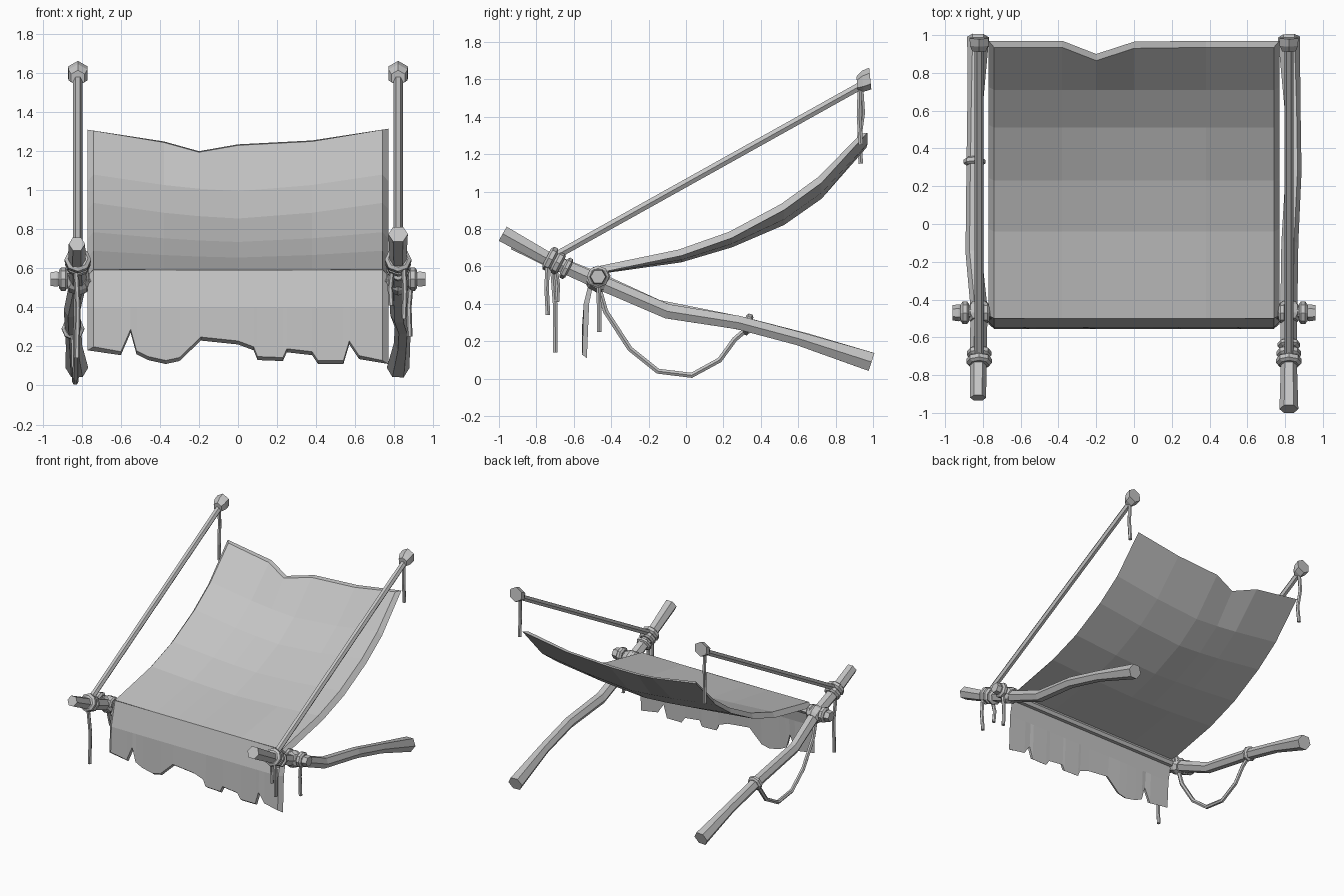
import bpy, bmesh, math
from mathutils import Vector

if "Cube" in bpy.data.objects:
    bpy.data.objects.remove(bpy.data.objects["Cube"], do_unlink=True)

grey = bpy.data.materials.new("plain grey")
grey.use_nodes = True
grey.diffuse_color = (0.55, 0.55, 0.55, 1)
grey.node_tree.nodes["Principled BSDF"].inputs["Base Color"].default_value = (0.55, 0.55, 0.55, 1)


def finish(name, bm):
    bmesh.ops.recalc_face_normals(bm, faces=bm.faces)
    mesh = bpy.data.meshes.new(name)
    bm.to_mesh(mesh)
    bm.free()
    mesh.materials.append(grey)
    bpy.context.collection.objects.link(bpy.data.objects.new(name, mesh))


def tube(name, path, radii, sides=6, axis=None, turn=0.0):
    """Faceted tube along a path, with one radius per point."""
    pts = [Vector(p) for p in path]
    if not isinstance(radii, (list, tuple)):
        radii = [radii] * len(pts)
    bm = bmesh.new()
    rings = []
    for i, p in enumerate(pts):
        d = axis or (pts[min(i + 1, len(pts) - 1)] - pts[max(i - 1, 0)])
        d = Vector(d).normalized()
        ref = Vector((1, 0, 0)) if abs(d.x) < 0.8 else Vector((0, 1, 0))
        u = (ref - d * ref.dot(d)).normalized()
        v = d.cross(u)
        angles = [math.tau * k / sides + turn for k in range(sides)]
        rings.append([bm.verts.new(p + (u * math.cos(a) + v * math.sin(a)) * radii[i]) for a in angles])
    for a, b in zip(rings, rings[1:]):
        for k in range(sides):
            n = (k + 1) % sides
            bm.faces.new((a[k], a[n], b[n], b[k]))
    bm.faces.new(rings[0])
    bm.faces.new(rings[-1])
    finish(name, bm)


def binding(name, centre, direction, radius, width):
    """Rope wrap: a short bulging collar."""
    c, d = Vector(centre), Vector(direction).normalized()
    tube(name, [c + d * width * t for t in (-0.5, -0.25, 0.25, 0.5)],
         [radius * 0.75, radius, radius, radius * 0.75], 8)


def sheet(name, outer, inner):
    """Thick cloth from two matching grids of points."""
    bm = bmesh.new()
    o, i = [[[bm.verts.new(p) for p in row] for row in g] for g in (outer, inner)]
    rows, cols = len(o), len(o[0])
    for g in (o, i):
        for r in range(rows - 1):
            for c in range(cols - 1):
                bm.faces.new((g[r][c], g[r][c + 1], g[r + 1][c + 1], g[r + 1][c]))
    for r in range(rows - 1):
        for c in (0, cols - 1):
            bm.faces.new((o[r][c], o[r + 1][c], i[r + 1][c], i[r][c]))
    for c in range(cols - 1):
        for r in (0, rows - 1):
            bm.faces.new((o[r][c], o[r][c + 1], i[r][c + 1], i[r][c]))
    finish(name, bm)


HALF, RIM = 0.77, 0.03


def inset(x):
    return x - math.copysign(RIM, x) if abs(x) > HALF - 0.01 else x


# Sagging canopy: y, z at the sides, sag in the middle
profile = [(-0.5, 0.595, 0.005), (-0.04, 0.69, 0.035), (0.23, 0.785, 0.05),
           (0.51, 0.935, 0.08), (0.71, 1.08, 0.085)]
columns = [-HALF, -0.38, -0.2, 0, 0.38, HALF]
outer, inner = [], []
for y, z, sag in profile:
    zs = [z - sag * (1 - abs(x / HALF) ** 1.4) for x in columns]
    outer.append([(inset(x), y, h) for x, h in zip(columns, zs)])
    inner.append([(x, y + 0.015, h - 0.033) for x, h in zip(columns, zs)])
# Worn back hem with a notch
hem = [(0.97, 1.31), (0.97, 1.25), (0.9, 1.2), (0.965, 1.235), (0.97, 1.255), (0.97, 1.315)]
outer.append([(inset(x), y - 0.035, z - 0.005) for x, (y, z) in zip(columns, hem)])
inner.append([(x, y, z) for x, (y, z) in zip(columns, hem)])
sheet("canopy", outer, inner)

# Front flap with a torn lower hem
torn = [(-0.77, 0.18), (-0.6, 0.155), (-0.55, 0.27), (-0.52, 0.16), (-0.46, 0.13), (-0.37, 0.11),
        (-0.3, 0.125), (-0.19, 0.23), (0, 0.21), (0.08, 0.18), (0.1, 0.13), (0.23, 0.125),
        (0.25, 0.17), (0.38, 0.155), (0.41, 0.11), (0.54, 0.11), (0.57, 0.21), (0.62, 0.135), (0.77, 0.11)]
outer = [[(inset(x), -0.5, 0.592) for x, z in torn],
         [(inset(x), -0.547, 0.4) for x, z in torn],
         [(inset(x), -0.555, z + 0.018) for x, z in torn]]
inner = [[(x, -0.485, 0.562) for x, z in torn],
         [(x, -0.518, 0.4) for x, z in torn],
         [(x, -0.53, z) for x, z in torn]]
sheet("front_flap", outer, inner)

# Crossbar under the fold
tube("crossbar", [(-0.8, -0.475, 0.535), (0.8, -0.475, 0.535)], 0.028)

# Crooked lower poles
tube("left_lower_pole",
     [(0.82, -0.98, 0.775), (0.82, -0.72, 0.63), (0.82, -0.45, 0.51), (0.825, -0.1, 0.36),
      (0.845, 0.28, 0.3), (0.84, 0.6, 0.215), (0.82, 0.99, 0.09)],
     [0.05, 0.042, 0.045, 0.045, 0.042, 0.042, 0.058])
tube("right_lower_pole",
     [(-0.825, -0.92, 0.725), (-0.825, -0.7, 0.62), (-0.82, -0.45, 0.52), (-0.85, -0.15, 0.385),
      (-0.845, 0.3, 0.295), (-0.84, 0.65, 0.205), (-0.825, 0.99, 0.09)],
     [0.042, 0.045, 0.045, 0.042, 0.042, 0.042, 0.058])

slope = (0, 0.87, -0.45)
for side, s in (("left", 1), ("right", -1)):
    x = 0.82 * s
    # Long slanting pole with its cap
    tube(side + "_upper_pole", [(x, -0.71, 0.65), (x, 0.94, 1.57)], 0.024)
    tube(side + "_pole_cap", [(x, 0.915, 1.575), (x, 0.945, 1.59), (x, 0.985, 1.605)],
         [0.04, 0.056, 0.058], 6, (0, 1, 0.1), math.pi / 6)
    # Stub at the crossbar end
    tube(side + "_crossbar_end", [(s * t, -0.47, 0.545) for t in (0.76, 0.9, 0.93, 0.96)],
         [0.035, 0.035, 0.045, 0.04])
    binding(side + "_outer_binding", (0.895 * s, -0.47, 0.545), (1, 0, 0), 0.06, 0.045)
    binding(side + "_inner_binding", (0.785 * s, -0.47, 0.545), (1, 0, 0), 0.055, 0.04)
    binding(side + "_joint_binding", (x, -0.47, 0.53), slope, 0.065, 0.1)
    binding(side + "_front_binding", (x, -0.725, 0.64), slope, 0.068, 0.045)
    binding(side + "_pole_binding", (x, -0.685, 0.62), slope, 0.065, 0.045)
binding("left_spare_binding", (0.82, -0.64, 0.59), slope, 0.06, 0.035)
binding("loop_binding", (-0.845, 0.33, 0.29), (0, 0.95, -0.25), 0.058, 0.04)

# Hanging rope ends
cords = {
    "left_front_cord": [(0.85, -0.74, 0.62), (0.855, -0.745, 0.48), (0.85, -0.738, 0.34)],
    "left_short_cord": [(0.79, -0.7, 0.6), (0.78, -0.685, 0.5), (0.785, -0.69, 0.41)],
    "left_joint_cord": [(0.885, -0.468, 0.52), (0.875, -0.465, 0.4), (0.88, -0.465, 0.25)],
    "left_back_cord": [(0.82, 0.93, 1.57), (0.822, 0.925, 1.4), (0.82, 0.935, 1.25)],
    "right_front_cord": [(-0.83, -0.715, 0.6), (-0.82, -0.7, 0.4), (-0.825, -0.698, 0.14)],
    "right_back_cord": [(-0.82, 0.935, 1.57), (-0.825, 0.945, 1.42), (-0.815, 0.925, 1.28), (-0.82, 0.935, 1.15)],
}
for name, path in cords.items():
    tube(name, path, 0.014)

# Slack rope loop
loop = [(-0.47, 0.5), (-0.43, 0.36), (-0.3, 0.16), (-0.15, 0.04), (0.03, 0.018),
        (0.18, 0.1), (0.26, 0.21), (0.33, 0.27)]
tube("rope_loop", [(-0.825 - 0.015 * k / 7, y, z) for k, (y, z) in enumerate(loop)], 0.016)
